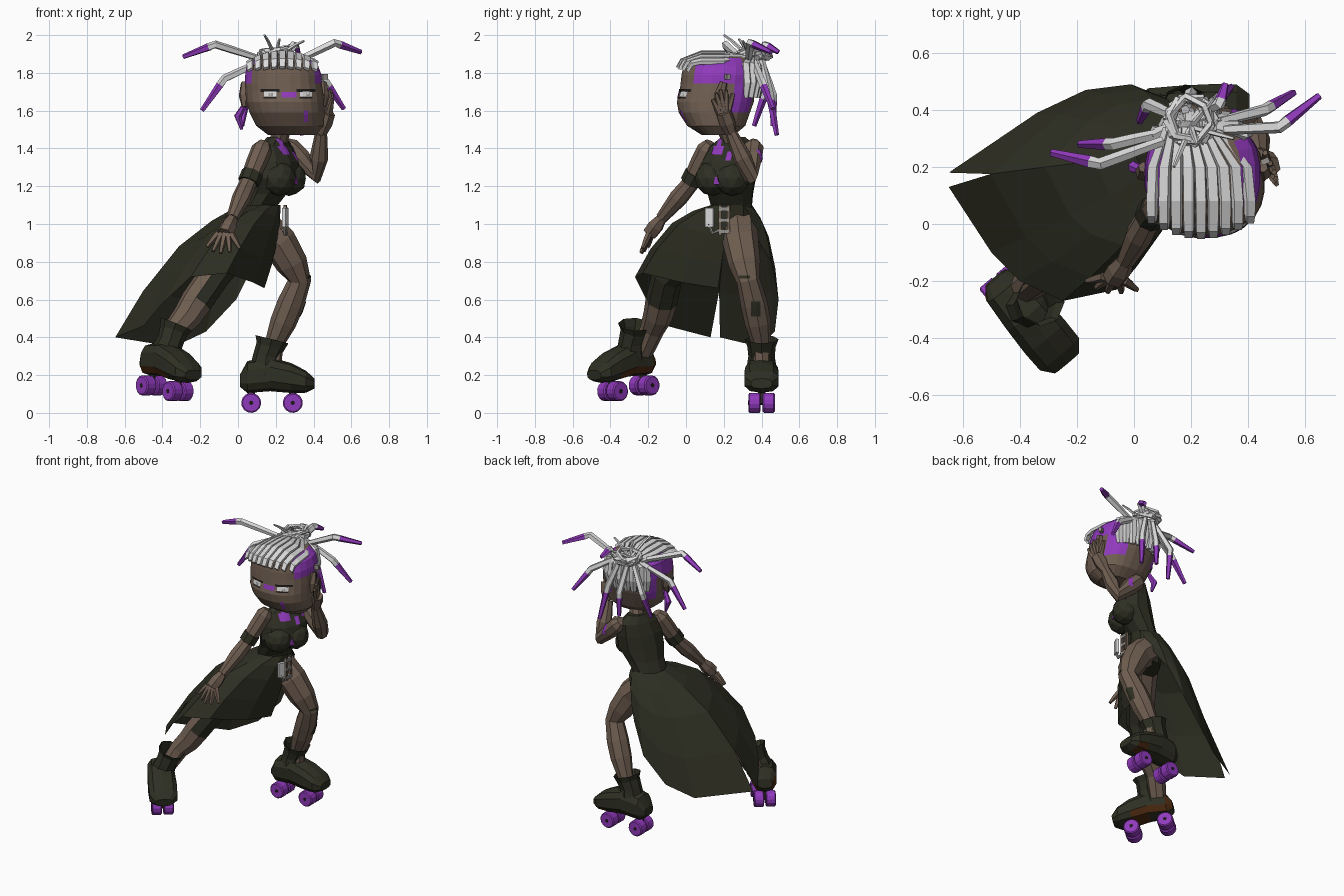
import bpy, bmesh, math
from mathutils import Vector, Matrix
from mathutils.bvhtree import BVHTree

if "Cube" in bpy.data.objects:
    bpy.data.objects.remove(bpy.data.objects["Cube"])


def material(name, *rgb):
    m = bpy.data.materials.new(name)
    m.use_nodes = True
    m.diffuse_color = (*rgb, 1)
    m.node_tree.nodes["Principled BSDF"].inputs["Base Color"].default_value = (*rgb, 1)
    return m


skin = material("brown skin", .16, .112, .082)
cloth = material("dark olive cloth", .028, .029, .017)
purple = material("purple", .28, .042, .5)
white = material("pale hair", .7, .7, .7)
metal = material("grey metal", .3, .28, .26)
rust = material("rust leather", .07, .022, .005)
black = material("near black", .012, .011, .01)


def finish(name, bm, mats, matrix=None):
    bmesh.ops.recalc_face_normals(bm, faces=bm.faces)
    me = bpy.data.meshes.new(name)
    bm.to_mesh(me)
    bm.free()
    for m in mats:
        me.materials.append(m)
    ob = bpy.data.objects.new(name, me)
    if matrix:
        ob.matrix_world = matrix
    bpy.context.collection.objects.link(ob)
    return ob


def loft(name, rings, mats, rule=None, closed=True, caps=True, matrix=None, skip=None):
    """Bridge point rings; rule(ring, centre) picks the material."""
    bm = bmesh.new()
    rows = [[bm.verts.new(p) for p in r] for r in rings]
    n = len(rows[0])
    for i in range(len(rows) - 1):
        for j in range(n if closed else n - 1):
            if j == skip:
                continue
            k = (j + 1) % n
            f = bm.faces.new((rows[i][j], rows[i][k], rows[i + 1][k], rows[i + 1][j]))
            f.material_index = int(rule(i, f.calc_center_median())) if rule else 0
    if caps:
        bm.faces.new(rows[0])
        end = bm.faces.new(rows[-1])
        end.material_index = int(rule(len(rows) - 2, end.calc_center_median())) if rule else 0
    return finish(name, bm, mats, matrix)


def tube(name, pts, radii, mats, rule=None, sides=6, caps=True, matrix=None):
    pts = [Vector(p) for p in pts]
    if not isinstance(radii, (list, tuple)):
        radii = [radii] * len(pts)
    rings, side, old = [], None, None
    for i, p in enumerate(pts):
        t = (pts[min(i + 1, len(pts) - 1)] - pts[max(i - 1, 0)]).normalized()
        side = t.orthogonal().normalized() if side is None else old.rotation_difference(t) @ side
        old = t
        rings.append([p + Matrix.Rotation(math.tau * j / sides, 3, t) @ side * radii[i]
                      for j in range(sides)])
    return loft(name, rings, mats, rule, caps=caps, matrix=matrix)


def box(name, centre, size, mat, turn=0):
    bm = bmesh.new()
    bmesh.ops.create_cube(bm, size=1, matrix=Matrix.Diagonal((*size, 1)))
    return finish(name, bm, [mat], Matrix.Translation(centre) @ Matrix.Rotation(turn, 4, 'Z'))


def decal(name, target, centre, size, toward, mat):
    """Thin patch projected on a target along a direction."""
    tree = BVHTree.FromPolygons([v.co for v in target.data.vertices],
                                [p.vertices for p in target.data.polygons])
    d = Vector(toward).normalized()
    across = d.cross(Vector((0, 0, 1))).normalized()
    up = across.cross(d)
    rows = []
    for a in range(4):
        row = []
        for b in range(5):
            p = Vector(centre) + across * size[0] * (b / 4 - .5) + up * size[1] * (a / 3 - .5)
            hit = tree.ray_cast(p - d, d)[0]
            row.append((hit or p) - d * .005)
        rows.append(row)
    loft(name, rows, [mat], closed=False, caps=False)


def ellipse(c, u, w, ru, rw, n, power=1):
    out = []
    for j in range(n):
        a = math.tau * (j + .5) / n
        x, y = math.cos(a), math.sin(a)
        out.append(Vector(c) + u * math.copysign(abs(x) ** power, x) * ru
                   + w * math.copysign(abs(y) ** power, y) * rw)
    return out


X, Y, Z = Vector((1, 0, 0)), Vector((0, 1, 0)), Vector((0, 0, 1))
front, left = Vector((.89, -.45, 0)), Vector((.45, .89, 0))

# Bodice and pelvis
body = [(.08, .24, .88, .07, .12), (.09, .24, 1, .095, .125), (.12, .24, 1.1, .088, .12),
        (.155, .235, 1.16, .1, .13), (.2, .22, 1.24, .13, .16), (.205, .23, 1.33, .11, .16),
        (.2, .25, 1.41, .07, .14), (.205, .25, 1.46, .05, .07)]
torso = loft("bodice", [ellipse(b[:3], front, left, b[3], b[4], 10) for b in body], [cloth])
for s in (-1, 1):
    bm = bmesh.new()
    bmesh.ops.create_icosphere(bm, subdivisions=2, radius=.092)
    at = Vector((.2, .215, 1.24)) + front * .05 + left * .06 * s
    finish("bust", bm, [cloth], Matrix.Translation(at))
tube("neck", [(.21, .25, 1.42), (.24, .2, 1.53)], .048, [skin], sides=8)
for z, w, side in ((1.39, .07, -.04), (1.36, .03, .04), (1.43, .03, -.04), (1.39, .03, .1)):
    decal("chest_lacing", torso, Vector((.21, .23, z)) + left * side, (w, .045), -front, purple)
box("chest_clip", (.3, .165, 1.23), (.02, .03, .04), purple, -.47)

# Skirt with a high front opening and a long split back
hem = [(.14, .17, .66), (.08, -.02, .69), (-.06, -.23, .74), (-.25, -.27, .72), (-.4, -.2, .58),
       (-.5, -.1, .46), (-.65, .13, .4), (-.65, .18, .4), (-.34, .39, .35), (-.17, .47, .43),
       (-.01, .49, .6), (.09, .45, .8), (.16, .36, .95)]
rings = []
for t in (0, .2, .45, .75, 1):
    ring = []
    for i, h in enumerate(hem):
        a = -math.radians(i * 27.5)
        out = Vector((math.cos(a), math.sin(a), 0))
        waist = Vector((.115, .24, 1.1)) + out * .11
        bulge = math.sin(math.pi * t)
        lift = .02 + .08 * math.sin(math.pi * i / 12)
        ring.append(waist.lerp(Vector(h), t) + out * .025 * bulge + Z * lift * bulge)
    if t < 1:
        ring[6] = ring[7] = (ring[6] + ring[7]) / 2
    rings.append(ring)
skirt = loft("skirt", rings, [cloth], closed=False, caps=False, skip=6)

# Belt charms
box("belt_tag", (.25, .125, 1.035), (.02, .045, .1), white, -.4)
for y in (.18, .225):
    box("pouch_strap", (.25, y, 1.02), (.015, .015, .16), skin, -.1)
for z in (.96, 1.02, 1.08):
    box("pouch_band", (.25, .2, z), (.02, .055, .02), metal, -.1)
tube("belt_chain", [(.25, .12, 1), (.25, .14, .95), (.24, .18, .97)], .01, [metal])

# Legs
left_leg = tube("left_leg", [(.11, .28, 1), (.22, .29, .9), (.285, .31, .79), (.325, .33, .7),
                (.28, .36, .58), (.24, .38, .48), (.19, .4, .36), (.18, .4, .25)],
                (.1, .095, .085, .062, .072, .07, .05, .05), [skin], sides=8)
decal("leg_patch", left_leg, (.3, .37, .55), (.05, .08), -X, cloth)
decal("knee_tear", left_leg, (.3, .31, .72), (.06, .015), -X, cloth)
tube("right_leg", [(.05, .15, .98), (-.04, .02, .84), (-.13, -.1, .72), (-.22, -.13, .59),
                   (-.27, -.15, .51), (-.33, -.18, .44), (-.39, -.23, .32)],
     (.1, .095, .085, .085, .078, .065, .055), [skin, cloth],
     lambda i, c: i in (1, 2) and c.x > -.13 - .65 * (.72 - c.z), sides=8)


# Roller boots
def boot(side, matrix, lean, patch):
    shape = [(-.19, .14, .2, .045), (-.15, .11, .27, .075), (-.03, .12, .29, .085),
             (.08, .11, .26, .09), (.16, .11, .22, .088), (.205, .13, .18, .055)]
    loft(side + "_boot", [ellipse((u, 0, (lo + hi) / 2), Y, Z, w * 1.05, (hi - lo) * .53, 10, .75)
                          for u, lo, hi, w in shape], [cloth, rust], patch, matrix=matrix)
    tube(side + "_boot_cuff", [(-.06, 0, .2), (-.05, lean * .5, .3), (-.03 - lean * .4, lean * .8, .35),
                               (-.02 - lean * .5, lean, .39)],
         (.085, .07, .075, .09), [cloth], sides=8, caps=False, matrix=matrix)
    for u in (-.13, .09):
        tube(side + "_axle", [(u, -.072, .053), (u, .072, .053)], .012, [black], matrix=matrix)
        tube(side + "_truck", [(u, 0, .05), (u, 0, .14)], .02, [cloth], matrix=matrix)
        for w in (-.038, .038):
            tube(side + "_wheel", [(u, w + d, .053) for d in (-.032, -.026, .026, .032)],
                 (.046, .053, .053, .046), [purple], sides=14, matrix=matrix)


boot("left", Matrix.Translation((.2, .4, 0)), 0,
     lambda i, c: i == 3 and c.y > .03 and c.z < .17)
boot("right", Matrix.Translation((-.38, -.315, .075)) @ Matrix.Rotation(math.radians(-50), 4, 'Z')
     @ Matrix.Rotation(math.radians(8), 4, 'Y'), .07,
     lambda i, c: i < 3 and abs(c.y) > .03 and c.z < .19)


# Arms and hands
def arm(side, joints, tips):
    sh, el, wr, palm = [Vector(p) for p in joints]
    limb = tube(side + "_arm", [sh, sh.lerp(el, .15), sh.lerp(el, .5), el, el.lerp(wr, .4), wr],
                (.032, .055, .054, .046, .05, .032), [skin], sides=8)
    tube(side + "_palm", [wr, wr.lerp(palm, .5), palm], (.03, .044, .042), [skin])
    a, b = Vector(tips[0]), Vector(tips[1])
    for k in range(5):
        tip = a.lerp(b, k / 4) + (palm - wr).normalized() * (.04 * math.sin(math.pi * k / 4))
        root = palm + (b - a) * (k / 4 - .5) * .4
        tube(side + "_finger", [root, root.lerp(tip, .5), tip], (.018, .016, .01), [skin], sides=5)
    return limb


arm("right", [(.14, .13, 1.43), (.05, .02, 1.21), (-.03, -.13, 1.03), (-.07, -.19, .95)],
    [(-.165, -.2, .88), (.01, -.23, .87)])
tube("arm_band", [(.075, .05, 1.27), (.055, .025, 1.22)], .057, [cloth], sides=8)
left_arm = arm("left", [(.25, .36, 1.43), (.42, .34, 1.26), (.44, .24, 1.48), (.475, .2, 1.59)],
               [(.46, .25, 1.69), (.5, .14, 1.66)])
decal("arm_mark", left_arm, (.34, .37, 1.36), (.03, .07), (-.5, -.7, 0), purple)

# Head, with dyed sides arching over a bare patch at the ear
skull = [(.285, .17, 1.47, .125, .085), (.275, .16, 1.52, .18, .155), (.26, .15, 1.59, .2, .19),
         (.25, .155, 1.645, .207, .205), (.245, .165, 1.7, .207, .2), (.24, .17, 1.745, .205, .2),
         (.24, .175, 1.79, .203, .2), (.235, .18, 1.84, .19, .195), (.235, .19, 1.88, .14, .15),
         (.235, .2, 1.89, .09, .1)]
head = loft("head", [ellipse(r[:3], X, Y, r[3], r[4], 24, .85) for r in skull], [skin, purple],
            lambda i, c: c.z > 1.59 and c.y > .06 and abs(c.x - .24) > .12
            and (c.z > 1.74 or c.y > .23) and math.hypot(c.y - .16, c.z - 1.67) > .09)
for x in (.17, .36):
    decal("eye_white", head, (x, 0, 1.688), (.065, .028), Y, white)
    decal("upper_lash", head, (x, 0, 1.707), (.1, .014), Y, black)
    decal("lower_lash", head, (x, 0, 1.668), (.07, .008), Y, black)
    decal("iris", head, (x + .005, -.006, 1.686), (.025, .028), Y, metal)
decal("nose_stripe", head, (.27, 0, 1.685), (.08, .03), Y, purple)
decal("cheek_stripe", head, (.36, 0, 1.57), (.02, .06), Y, purple)
for x in (.035, .45):
    tube("ear", [(x, .17, 1.62), (x, .18, 1.68), (x, .2, 1.75)], (.015, .032, .02), [skin])
box("earring", (.46, .22, 1.78), (.03, .02, .03), metal, .4)

# Cap of broad flat braids drawn back into the bun
for i in range(9):
    k = i / 4 - 1
    x, reach, top = .235 + .168 * k, .205 - .055 * k * k, 1.9 - .045 * k * k
    bun_x = .2 + .08 * k
    up = Vector((.55 * k, 0, 1)).normalized()
    path = [((x, .165 - reach, 1.82 - .01 * k * k), up - Y, .016),
            ((x, .185 - reach, 1.86 - .015 * k * k), up - Y * .6, .019), ((x, .08, top), up, .02),
            ((x * .9 + bun_x * .1, .2, top), up, .02), ((bun_x, .34, 1.875), up, .012)]
    rings = []
    for p, n, w in path:
        across, lift = Y.cross(up) * w, n.normalized() * .018
        p = Vector(p)
        rings.append([p - across, p + across, p + across * .85 + lift, p - across * .85 + lift])
    loft("cap_braid", rings, [white])
for i in range(9):
    a = math.radians(42 + i * 12)
    ring = [(.235 + r * math.cos(a), .18 + r * math.sin(a), z)
            for r, z in ((.2, 1.67), (.212, 1.75), (.2, 1.84))]
    tube("back_braid", ring + [(.2 + .06 * math.cos(a), .35, 1.89)], (.018, .027, .027, .016),
         [white], sides=5)

# Bun of looped locks with loose ends
for i in range(6):
    spin = Matrix.Rotation(i * 1.05, 3, 'Z') @ Matrix.Rotation(.12 + .07 * i, 3, 'X')
    loop = [Vector((.2, .365, 1.9)) + spin @ Vector((.088 * math.cos(a), .075 * math.sin(a), 0))
            for a in [math.tau * n / 7 for n in range(8)]]
    tube("bun_loop", loop, .014, [white], sides=5)
for tip in ((.14, .2, 2), (.22, .28, 1.98), (.35, .3, 1.97), (.28, .44, 1.95)):
    tube("bun_end", [(.2, .34, 1.88), Vector((.2, .34, 1.9)).lerp(Vector(tip), .7), tip],
         (.012, .009, .006), [white], sides=5)

# Long locks: root, bend and tip, dyed toward the tip
locks = [[(.1, .29, 1.88), (-.12, .21, 1.95), (-.29, .25, 1.885)],
         [(.1, .32, 1.85), (-.07, .28, 1.77), (-.19, .28, 1.6)],
         [(.3, .33, 1.86), (.51, .34, 1.96), (.65, .45, 1.91)],
         [(.3, .36, 1.86), (.46, .4, 1.76), (.56, .46, 1.61)],
         [(.25, .4, 1.88), (.3, .42, 1.95), (.32, .49, 1.91)],
         [(.24, .4, 1.87), (.3, .44, 1.7), (.34, .48, 1.47)],
         [(.18, .4, 1.86), (.2, .46, 1.68), (.2, .46, 1.52)],
         [(.14, .38, 1.86), (.05, .42, 1.7), (.02, .36, 1.52)]]
for lock in locks:
    a, b, c = [Vector(p) for p in lock]
    tube("long_lock", [a, a.lerp(b, .6), b, b.lerp(c, .2), c],
         (.017, .021, .022, .022, .013), [white, purple], lambda i, p: i > 2, sides=5)
tube("side_lock", [(.04, .18, 1.64), (.0, .2, 1.57), (.02, .2, 1.5)], (.012, .022, .008), [purple])
